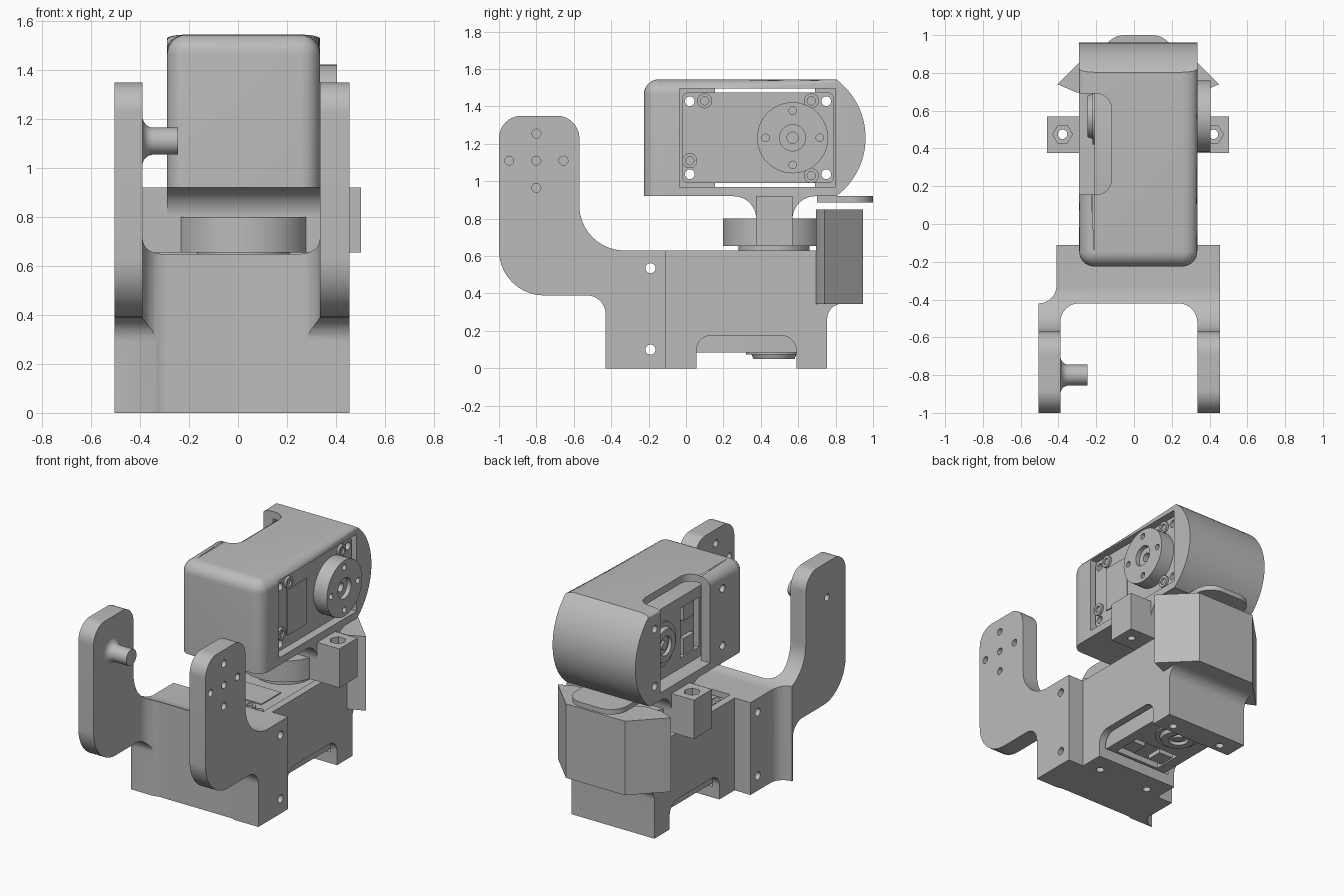
import bpy, bmesh, math
from mathutils import Matrix, Vector

cube = bpy.data.objects.get("Cube")
if cube:
    bpy.data.objects.remove(cube)

grey = bpy.data.materials.new("plain grey")
grey.use_nodes = True
grey.diffuse_color = (0.5, 0.5, 0.5, 1)
grey.node_tree.nodes["Principled BSDF"].inputs["Base Color"].default_value = (0.5, 0.5, 0.5, 1)


def add(name, bm, mat=None):
    if mat:
        bm.transform(mat)
    bmesh.ops.recalc_face_normals(bm, faces=bm.faces)
    me = bpy.data.meshes.new(name)
    bm.to_mesh(me)
    bm.free()
    me.materials.append(grey)
    ob = bpy.data.objects.new(name, me)
    bpy.context.scene.collection.objects.link(ob)
    return ob


def rounded(corners, n=10):
    """Polygon from (u, v) or (u, v, radius) corners, with filleted corners."""
    out = []
    for i, c in enumerate(corners):
        p = Vector(c[:2])
        if len(c) == 2:
            out.append(p)
            continue
        a = (Vector(corners[i - 1][:2]) - p).normalized()
        b = (Vector(corners[(i + 1) % len(corners)][:2]) - p).normalized()
        half = a.angle(b) / 2
        mid = p + (a + b).normalized() * c[2] / math.sin(half)
        s = p + a * c[2] / math.tan(half) - mid
        e = p + b * c[2] / math.tan(half) - mid
        for k in range(n + 1):
            t = k / n
            out.append(mid + (s.lerp(e, t)).normalized() * c[2])
    return out


def ring(u, v, r, n=32):
    return [(u + r * math.cos(k * math.tau / n), v + r * math.sin(k * math.tau / n)) for k in range(n)]


def prism(name, pts, axis, lo, hi, mat=None):
    """Extrude a polygon along an axis; x uses (y, z), y uses (x, z), z uses (x, y)."""
    place = {"x": lambda p, h: (h, p[0], p[1]), "y": lambda p, h: (p[0], h, p[1]),
             "z": lambda p, h: (p[0], p[1], h)}[axis]
    bm = bmesh.new()
    low = [bm.verts.new(place(p, lo)) for p in pts]
    top = [bm.verts.new(place(p, hi)) for p in pts]
    bm.faces.new(low)
    bm.faces.new(top)
    for i in range(len(pts)):
        bm.faces.new((low[i - 1], low[i], top[i], top[i - 1]))
    return add(name, bm, mat)


def box(name, x, y, z, mat=None):
    return prism(name, [(x[0], y[0]), (x[1], y[0]), (x[1], y[1]), (x[0], y[1])], "z", z[0], z[1], mat)


def lathe(name, pts, y, z, mat=None):
    """Revolve (x, radius) points round an x-wise axis through y, z."""
    bm = bmesh.new()
    vs = [bm.verts.new((x, y + r, z)) for x, r in pts]
    es = [bm.edges.new(vs[i:i + 2]) for i in range(len(vs) - 1)]
    bmesh.ops.spin(bm, geom=vs + es, cent=(0, y, z), axis=(1, 0, 0), angle=math.tau, steps=48)
    bmesh.ops.remove_doubles(bm, verts=bm.verts, dist=0.0002)
    return add(name, bm, mat)


def combine(ob, others, op="DIFFERENCE"):
    for o in others:
        m = ob.modifiers.new("cut", "BOOLEAN")
        m.operation, m.object, m.solver = op, o, "EXACT"
    dg = bpy.context.evaluated_depsgraph_get()
    me = bpy.data.meshes.new_from_object(ob.evaluated_get(dg))
    ob.modifiers.clear()
    ob.data = me
    for o in others:
        bpy.data.objects.remove(o)
    return ob


# Centre line, and the turn that lays the head's motor layout into the base
CX, HY, HZ = 0.0225, 0.57, 1.2325
BASE = Matrix(((0, 0, -1, HZ + CX), (0, 1, 0, -0.10), (1, 0, 0, 0.295), (0, 0, 0, 1)))
HEAD = Matrix.Identity(4)
SCREWS = [(y, HZ + s * 0.195) for y in (0.02, 0.75) for s in (-1, 1)]


def screw_cutters(mat):
    return [prism("cutter", ring(y, z, 0.026, 20), "x", -0.5, 0.6, mat) for y, z in SCREWS]


def housing_cutters(mat, low):
    """Motor pocket, back opening, arched side opening and screw holes."""
    arch = rounded([(-0.4, 0.155), (-0.12, 0.155, 0.08), (-0.12, 0.69, 0.08), (-0.4, 0.69)])
    return [box("cutter", (-0.22, 0.5), (-0.035, 0.80), (0.97, 1.495), mat),
            box("cutter", (-0.4, -0.1), (0.155, 0.69), (0.97, 1.495), mat),
            prism("cutter", arch, "z", low, 1.8, mat)] + screw_cutters(mat)


def motor(label, mat):
    body = prism(label + "_motor", rounded([(-0.02, 0.99, 0.03), (0.79, 0.99, 0.03),
                 (0.79, 1.475, 0.03), (-0.02, 1.475, 0.03)], 3), "x", -0.21, 0.305, mat)
    groove = box("cutter", (-0.3, -0.17), (0.16, 0.36), (1.06, 1.40), mat)
    combine(body, screw_cutters(mat) + [groove])
    box(label + "_motor_panel", (0.3, 0.312), (0.09, 0.30), (1.07, 1.38), mat)
    for s in (-1, 1):
        box(label + "_motor_connector", (-0.2, -0.15), (0.2, 0.31), (HZ + s * 0.12 - 0.06, HZ + s * 0.12 + 0.06), mat)
    for y, z in ((0.1, 1.43), (0.02, 1.11), (0.67, 1.43), (0.67, 1.03)):
        lathe(label + "_motor_screw", [(0.30, 0.04), (0.32, 0.04), (0.32, 0.022), (0.308, 0.022), (0.308, 0)], y, z, mat)
    horn = lathe(label + "_output_disc", [(0.29, 0), (0.29, 0.19), (0.405, 0.19), (0.405, 0.07),
                 (0.375, 0.07), (0.375, 0.03), (0.34, 0.03), (0.34, 0)], HY, HZ, mat)
    bolts = [prism("cutter", ring(y, z, 0.02, 16), "x", 0.35, 0.5, mat)
             for y, z in ring(HY, HZ, 0.145, 4)]
    combine(horn, bolts)
    lathe(label + "_idler_disc", [(-0.2, 0), (-0.2, 0.15), (-0.22, 0.15), (-0.22, 0.12), (-0.245, 0.11),
          (-0.245, 0.065), (-0.225, 0.06), (-0.225, 0.03), (-0.24, 0.03), (-0.24, 0)], HY, HZ, mat)


# Forked bracket: side profile crossed with plan
side = rounded([(-1, 1.35, 0.12), (-0.57, 1.35, 0.12), (-0.57, 0.63, 0.24), (-0.11, 0.63),
                (-0.11, 0), (-0.43, 0), (-0.43, 0.39, 0.1), (-1, 0.39, 0.24)], 12)
plan = rounded([(-0.505, -1.1), (-0.39, -1.1), (-0.39, -0.42, 0.1), (0.335, -0.42, 0.1), (0.335, -1.1),
                (0.455, -1.1), (0.455, 0), (-0.41, 0), (-0.41, -0.42, 0.094), (-0.505, -0.42)])
bracket = prism("base_and_fork", side, "x", -0.6, 0.6)
combine(bracket, [prism("cutter", plan, "z", -0.2, 1.6)], "INTERSECT")

# Base housing joined to the bracket, then hollowed
base_side = rounded([(-0.2, 0), (0.755, 0), (0.755, 0.345, 0.08), (0.84, 0.345), (0.84, 0.63), (-0.2, 0.63)])
combine(bracket, [prism("cutter", base_side, "x", -0.29, 0.335)], "UNION")
holes = [prism("cutter", ring(-0.19, z, 0.027, 20), "x", -0.6, 0.6) for z in (0.10, 0.535)]
holes += [prism("cutter", ring(y, z, 0.024, 20), "x", 0.3, 0.6)
          for y, z in ring(-0.8, 1.11, 0.145, 4) + [(-0.8, 1.11)]]
holes.append(prism("cutter", ring(-0.8, 1.11, 0.024, 20), "x", -0.6, -0.42))
combine(bracket, holes + housing_cutters(BASE, 0.5))
motor("base", BASE)

# Pivot pin on the fork's inner face
flare = [(-0.39 + 0.045 * (1 - math.cos(t * math.pi / 16)), 0.1 - 0.045 * math.sin(t * math.pi / 16)) for t in range(9)]
lathe("pivot_pin", [(-0.40, 0), (-0.40, 0.1)] + flare + [(-0.245, 0.055), (-0.245, 0)], -0.8, 1.11)

# Rear weight block with clearance for the turntable
rear = [(-0.3, 0.695), (-0.405, 0.74), (-0.2, 0.945), (0.245, 0.945), (0.45, 0.74), (0.345, 0.695)]
block = prism("rear_block", rear, "z", 0.345, 0.85)
combine(block, [prism("cutter", ring(CX, 0.47, 0.295, 48), "z", 0.631, 1)])

# Turntable, cross bar with nut pockets, and rear lip
prism("turntable", ring(CX, 0.47, 0.2725, 64), "z", 0.655, 0.8)
bar = box("cross_bar", (-0.46, 0.503), (0.375, 0.57), (0.655, 0.92))
nuts = []
for x in (-0.378, 0.421):
    nuts.append(prism("cutter", ring(x, 0.475, 0.052, 6), "z", 0.82, 1))
    nuts.append(prism("cutter", ring(x, 0.475, 0.025, 20), "z", 0.6, 0.9))
combine(bar, nuts)
web = rounded([(0.25, 0.921), (0.25, 0.92), (0.375, 0.92, 0.12), (0.375, 0.79), (0.57, 0.79),
               (0.57, 0.92, 0.12), (0.692, 0.92), (0.692, 0.921)])
prism("cross_bar_web", web, "x", -0.29, 0.335)
lip = rounded([(-0.17, 0.7), (0.215, 0.7), (0.215, 1.0, 0.12), (-0.17, 1.0, 0.12)])
prism("rear_lip", lip, "z", 0.887, 0.921)

# Head shell: rounded box ending in an arc
half = math.asin(0.3125 / 0.39)
arc = [(HY + 0.39 * math.cos(a), HZ + 0.39 * math.sin(a)) for a in (half * (k / 14 - 1) for k in range(29))]
head = prism("head_shell", [(-0.225, 0.92)] + arc + [(-0.225, 1.545)], "x", -0.29, 0.335)
bm = bmesh.new()
bm.from_mesh(head.data)
soft = []
for e in bm.edges:
    a, b = e.verts[0].co, e.verts[1].co
    front = max(a.y, b.y) < -0.22 and max(a.z, b.z) > 1.5
    top = min(a.z, b.z) > 1.54 and min(a.y, b.y) < -0.22
    if front or top:
        soft.append(e)
bmesh.ops.bevel(bm, geom=soft, offset=0.08, offset_type="OFFSET", segments=8, profile=0.5, affect="EDGES")
bm.to_mesh(head.data)
bm.free()
combine(head, housing_cutters(HEAD, 1.25))
motor("head", HEAD)

# Smooth the curves, keep the edges
bpy.ops.object.select_all(action="DESELECT")
for ob in bpy.context.scene.objects:
    if ob.type == "MESH":
        ob.select_set(True)
        bpy.context.view_layer.objects.active = ob
bpy.ops.object.shade_smooth_by_angle(angle=math.radians(30))
